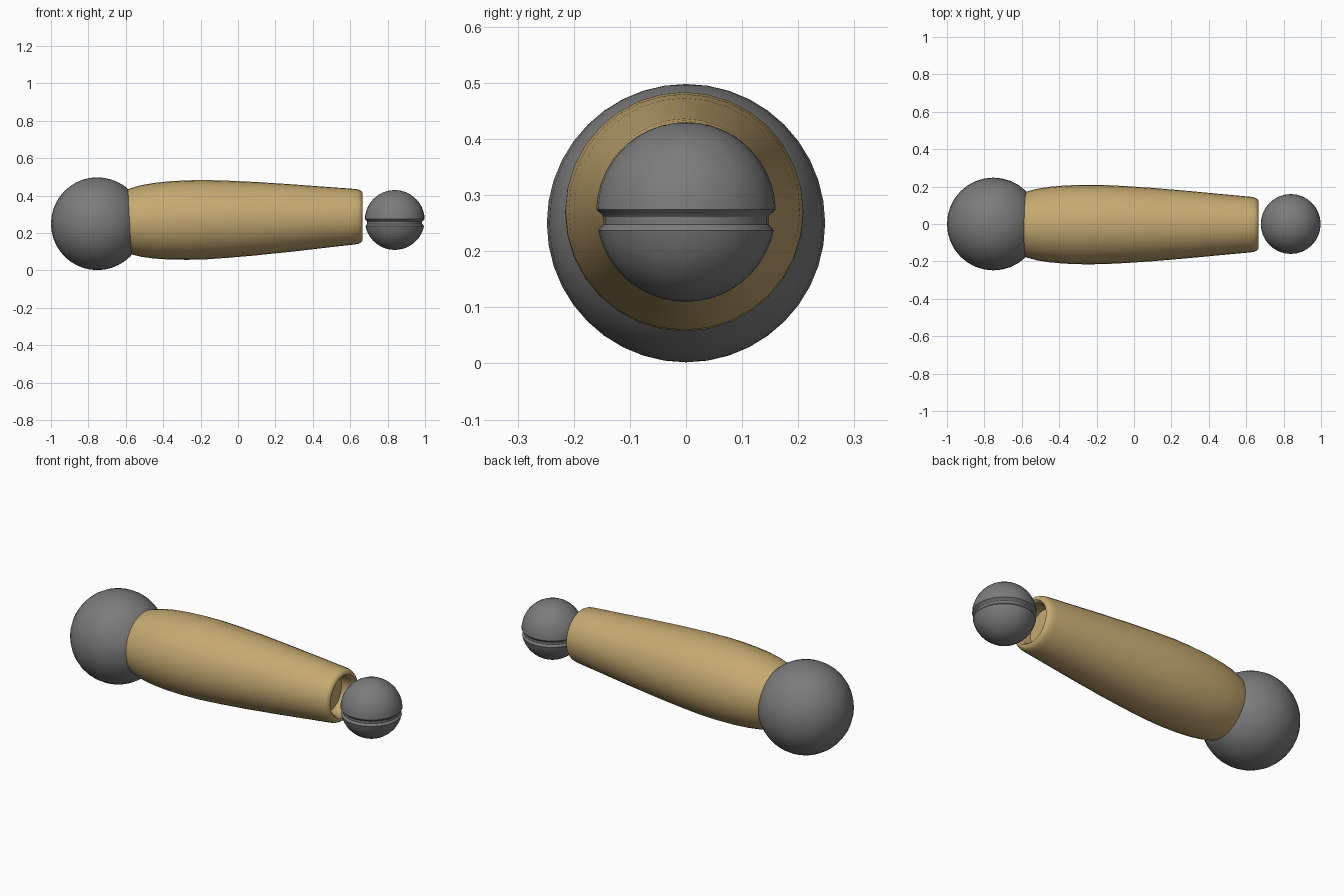
import bpy, bmesh, math
from mathutils import Vector

cube = bpy.data.objects.get("Cube")
if cube:
    bpy.data.objects.remove(cube, do_unlink=True)


def material(name, rgb):
    m = bpy.data.materials.new(name)
    m.use_nodes = True
    color = (*rgb, 1.0)
    m.diffuse_color = color
    m.node_tree.nodes["Principled BSDF"].inputs["Base Color"].default_value = color
    return m


def lathe(name, profile, place, mat, sides=32, angle=40):
    """Revolve (position, radius) pairs; place maps (position, u, v) to a point."""
    bm = bmesh.new()
    rings = []
    for t, r in profile:
        if r < 1e-5:
            rings.append([bm.verts.new(place(t, 0, 0))] * sides)
        else:
            turns = [2 * math.pi * i / sides for i in range(sides)]
            rings.append([bm.verts.new(place(t, r * math.cos(a), r * math.sin(a))) for a in turns])
    for a, b in zip(rings, rings[1:]):
        for i in range(sides):
            j = (i + 1) % sides
            bm.faces.new(list(dict.fromkeys((a[i], a[j], b[j], b[i]))))
    bmesh.ops.recalc_face_normals(bm, faces=bm.faces[:])
    mesh = bpy.data.meshes.new(name)
    bm.to_mesh(mesh)
    bm.free()
    mesh.materials.append(mat)
    obj = bpy.data.objects.new(name, mesh)
    bpy.context.collection.objects.link(obj)
    bpy.ops.object.select_all(action='DESELECT')
    obj.select_set(True)
    bpy.context.view_layer.objects.active = obj
    bpy.ops.object.shade_smooth_by_angle(angle=math.radians(angle))
    return obj


def arc(radius, start, end, steps):
    """Points on a sphere outline, by latitude in degrees."""
    lats = [math.radians(start + (end - start) * i / steps) for i in range(steps + 1)]
    return [(radius * math.sin(a), radius * math.cos(a)) for a in lats]


gray = material("joint gray", (0.2, 0.2, 0.2))
tan = material("sleeve tan", (0.56, 0.4, 0.165))


def upright(center):
    c = Vector(center)
    return lambda t, u, v: c + Vector((u, v, t))


# Large joint ball
lathe("large_ball", arc(0.248, -90, 90, 20), upright((-0.752, 0, 0.25)), gray)

# Small joint ball with a groove just below its equator
groove = [(-0.027, 0.152), (-0.022, 0.147), (-0.009, 0.147), (-0.003, 0.151), (0, 0.156)]
small = arc(0.16, -90, -12, 10) + groove + arc(0.16, 1.5, 90, 11)
lathe("small_ball", small, upright((0.838, 0, 0.27)), gray, angle=30)

# Tapered sleeve, slightly tilted, with a rounded rim around a recessed socket
sleeve = [(-0.63, 0.155), (-0.575, 0.176), (-0.52, 0.191), (-0.45, 0.202), (-0.37, 0.209),
          (-0.27, 0.2125), (-0.17, 0.212), (-0.05, 0.206), (0.1, 0.196), (0.3, 0.179),
          (0.5, 0.16), (0.62, 0.149), (0.645, 0.145), (0.658, 0.138), (0.665, 0.128),
          (0.665, 0.118), (0.658, 0.11), (0.645, 0.106), (0.58, 0.104), (0.58, 0)]
lathe("sleeve", sleeve,
      lambda t, u, v: Vector((t, u - 0.003, 0.275 + 0.02 * t + v)), tan)
